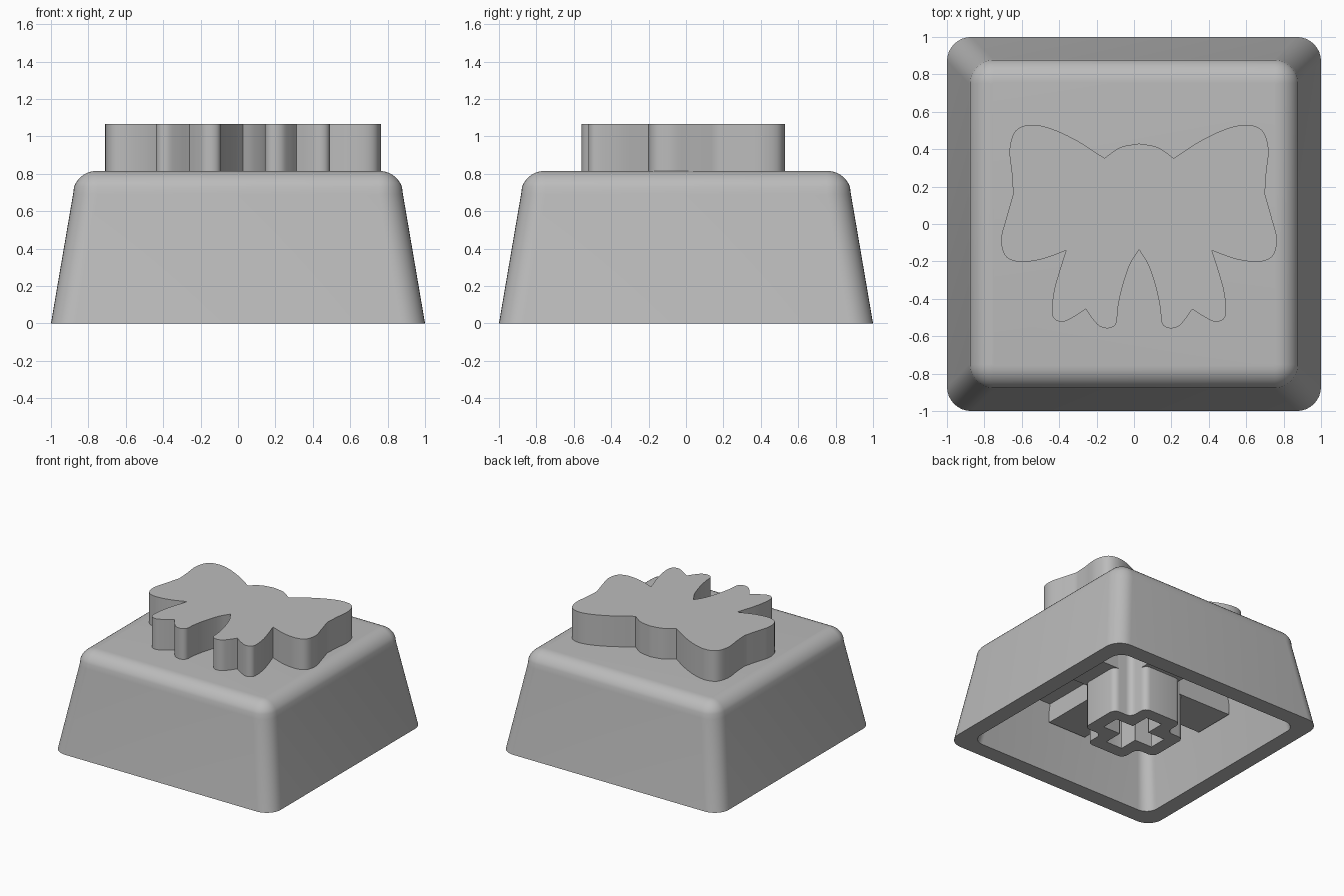
import bpy, bmesh, math
from mathutils import Vector

cube = bpy.data.objects.get("Cube")
if cube:
    bpy.data.objects.remove(cube, do_unlink=True)

GREY = (0.5, 0.5, 0.5, 1.0)
grey = bpy.data.materials.new("light_grey_plastic")
grey.use_nodes = True
grey.diffuse_color = GREY
grey.node_tree.nodes["Principled BSDF"].inputs["Base Color"].default_value = GREY


def rounded(corners, r, steps=8):
    """Outline with every right-angled corner replaced by an arc."""
    pts = [Vector(c) for c in corners]
    out = []
    for i, p in enumerate(pts):
        a = (pts[i - 1] - p).normalized()
        b = (pts[(i + 1) % len(pts)] - p).normalized()
        centre = p + r * (a + b)
        for k in range(steps + 1):
            t = math.pi / 2 * k / steps
            out.append(centre - r * (b * math.cos(t) + a * math.sin(t)))
    return out


def square(h, r):
    return rounded([(-h, -h), (h, -h), (h, h), (-h, h)], r)


def cross(arm, w, r):
    quarter = [(arm, -w), (arm, w), (w, w)]
    corners = []
    for k in range(4):
        for x, y in quarter:
            for _ in range(k):
                x, y = -y, x
            corners.append((x, y))
    return rounded(corners, r, 4)


def loft(name, rings):
    """Skin a stack of (outline, z) rings and cap both ends."""
    bm = bmesh.new()
    loops = [[bm.verts.new((p[0], p[1], z)) for p in outline] for outline, z in rings]
    for low, high in zip(loops, loops[1:]):
        n = len(low)
        for i in range(n):
            j = (i + 1) % n
            bm.faces.new((low[i], low[j], high[j], high[i]))
    bm.faces.new(loops[0][::-1])
    bm.faces.new(loops[-1])
    bmesh.ops.recalc_face_normals(bm, faces=bm.faces)
    mesh = bpy.data.meshes.new(name)
    bm.to_mesh(mesh)
    bm.free()
    mesh.materials.append(grey)
    obj = bpy.data.objects.new(name, mesh)
    bpy.context.collection.objects.link(obj)
    bpy.ops.object.select_all(action='DESELECT')
    obj.select_set(True)
    bpy.context.view_layer.objects.active = obj
    bpy.ops.object.shade_smooth_by_angle(angle=math.radians(30))
    return obj


# Hollow cap: ceiling, inner wall, rim, sloped outer wall, rolled top edge
CEILING = 0.53
rings = [(square(0.775, 0.09), CEILING), (square(0.865, 0.1), 0),
         (square(1.0, 0.13), 0), (square(0.882, 0.13), 0.69)]
for k in range(1, 9):
    t = math.radians(10 + 10 * k)
    h = 0.757 + 0.127 * math.cos(t)
    rings.append((square(h, max(0.01, 0.13 - (0.882 - h))), 0.688 + 0.127 * math.sin(t)))
loft("cap_shell", rings)

# Stem with a cross-shaped socket
loft("stem", [(cross(0.34, 0.175, 0.05), CEILING + 0.02), (cross(0.34, 0.175, 0.05), 0),
              (cross(0.235, 0.075, 0.004), 0), (cross(0.235, 0.075, 0.004), 0.37)])

# Ribs from the stem to the walls
RIB = 0.375
for name, sx, sy in (("left", 1, 0), ("right", -1, 0), ("back", 0, 1), ("front", 0, -1)):
    outline = []
    for along, side in ((0.3, -0.175), (0.785, -0.175), (0.785, 0.175), (0.3, 0.175)):
        outline.append((sx * along - sy * side, sy * along + sx * side))
    loft(name + "_rib", [(outline, RIB), (outline, CEILING + 0.02)])


# Bow: half outline as smooth runs between sharp corners, then mirrored
def smooth_run(points, steps=6):
    p = [Vector(q) for q in points]
    p = [2 * p[0] - p[1]] + p + [2 * p[-1] - p[-2]]
    out = []
    for a, b, c, d in zip(p, p[1:], p[2:], p[3:]):
        for k in range(steps):
            t = k / steps
            out.append(0.5 * (2 * b + (c - a) * t + (2 * a - 5 * b + 4 * c - d) * t ** 2
                              + (3 * b - a - 3 * c + d) * t ** 3))
    return out


runs = [
    [(0, 0.43), (0.1, 0.41), (0.185, 0.352)],
    [(0.185, 0.352), (0.33, 0.445), (0.47, 0.51), (0.58, 0.53), (0.66, 0.498),
     (0.692, 0.4), (0.68, 0.27), (0.673, 0.16)],
    [(0.673, 0.16), (0.71, 0.03), (0.737, -0.08), (0.715, -0.17), (0.64, -0.202),
     (0.52, -0.188), (0.39, -0.142)],
    [(0.39, -0.142), (0.425, -0.25), (0.455, -0.36), (0.466, -0.465), (0.45, -0.51),
     (0.405, -0.522), (0.35, -0.497), (0.285, -0.455)],
    [(0.285, -0.455), (0.25, -0.505), (0.21, -0.547), (0.16, -0.557), (0.122, -0.53),
     (0.113, -0.45), (0.09, -0.34), (0.05, -0.22), (0, -0.137)],
]
half = [p for run in runs for p in smooth_run(run)] + [Vector((0, -0.137))]
whole = half + [Vector((-p.x, p.y)) for p in half[-2:0:-1]]
outline = [(p.x + 0.027, p.y) for p in reversed(whole)]
loft("bow", [(outline, 0.8), (outline, 1.067)])
